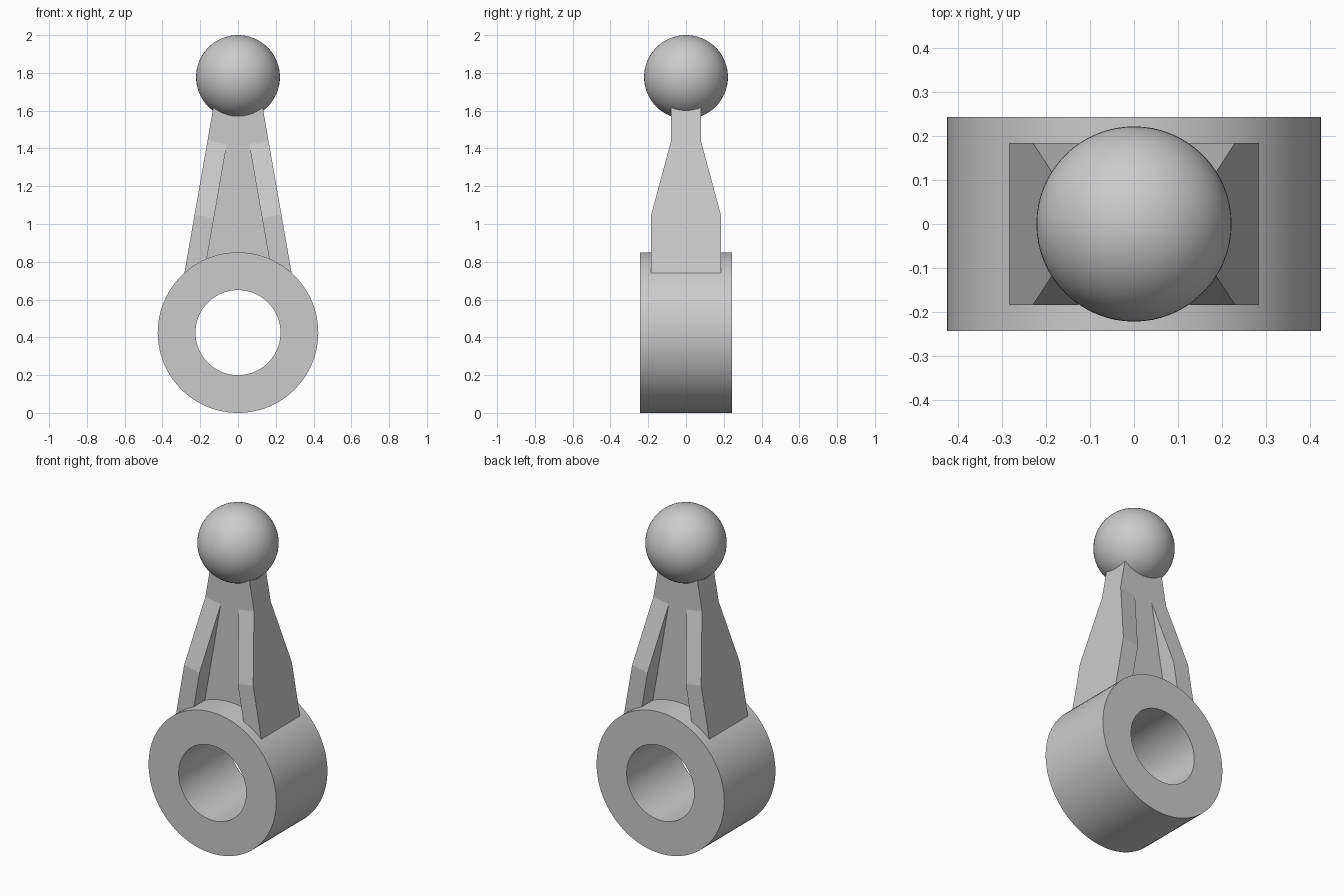
import bpy, bmesh, math
from mathutils import Vector

if "Cube" in bpy.data.objects:
    bpy.data.objects.remove(bpy.data.objects["Cube"])

SLOPE = 0.1746          # inward lean of the arm sides
BASE_X, BASE_Z = 0.283, 0.745
BEAM = 0.104            # thickness of each side beam
NECK = 0.079            # half depth of neck and web


def side_x(z):
    return BASE_X - SLOPE * (z - BASE_Z)


def finish(name, bm, smooth=False):
    bmesh.ops.recalc_face_normals(bm, faces=bm.faces)
    me = bpy.data.meshes.new(name)
    bm.to_mesh(me)
    bm.free()
    ob = bpy.data.objects.new(name, me)
    bpy.context.collection.objects.link(ob)
    if smooth:
        bpy.ops.object.select_all(action='DESELECT')
        ob.select_set(True)
        bpy.context.view_layer.objects.active = ob
        bpy.ops.object.shade_smooth_by_angle(angle=math.radians(35))
    return ob


def prism(name, points, offset):
    bm = bmesh.new()
    face = bm.faces.new([bm.verts.new(p) for p in points])
    ext = bmesh.ops.extrude_face_region(bm, geom=[face], use_keep_orig=True)
    moved = [g for g in ext['geom'] if isinstance(g, bmesh.types.BMVert)]
    bmesh.ops.translate(bm, verts=moved, vec=offset)
    return finish(name, bm)


# Bored hub: rectangular section spun around the y axis
bm = bmesh.new()
cz, ro, ri, hy = 0.425, 0.425, 0.225, 0.243
vs = [bm.verts.new((r, y, cz)) for r, y in ((ri, -hy), (ro, -hy), (ro, hy), (ri, hy))]
edges = [bm.edges.new((vs[i], vs[(i + 1) % 4])) for i in range(4)]
bmesh.ops.spin(bm, geom=vs + edges, cent=(0, 0, cz), axis=(0, 1, 0),
               angle=math.tau, steps=96, use_merge=False)
bmesh.ops.remove_doubles(bm, verts=bm.verts, dist=1e-4)
finish("hub", bm, True)

# Ball end
bm = bmesh.new()
bmesh.ops.create_uvsphere(bm, u_segments=64, v_segments=32, radius=0.222)
bmesh.ops.translate(bm, verts=bm.verts, vec=(0, 0, 1.778))
finish("ball", bm, True)

# Side beams: stepped depth profile, thickened square to the leaning side
levels = [(0.72, 0.184), (1.05, 0.184), (1.44, NECK), (1.70, NECK)]
outline = [(side_x(z), -y, z) for z, y in levels]
outline += [(side_x(z), y, z) for z, y in reversed(levels)]
inward = Vector((-1, 0, -SLOPE)).normalized() * BEAM
beam = prism("side_beams", outline, inward)
beam.modifiers.new("mirror", 'MIRROR').use_axis = (True, False, False)

# Web filling the gap between the beams
gap = BEAM * math.sqrt(1 + SLOPE ** 2)
web = [(s * (side_x(z) - gap), -NECK, z)
       for s, z in ((-1, 0.75), (1, 0.75), (1, 1.66), (-1, 1.66))]
prism("web", web, (0, 2 * NECK, 0))
